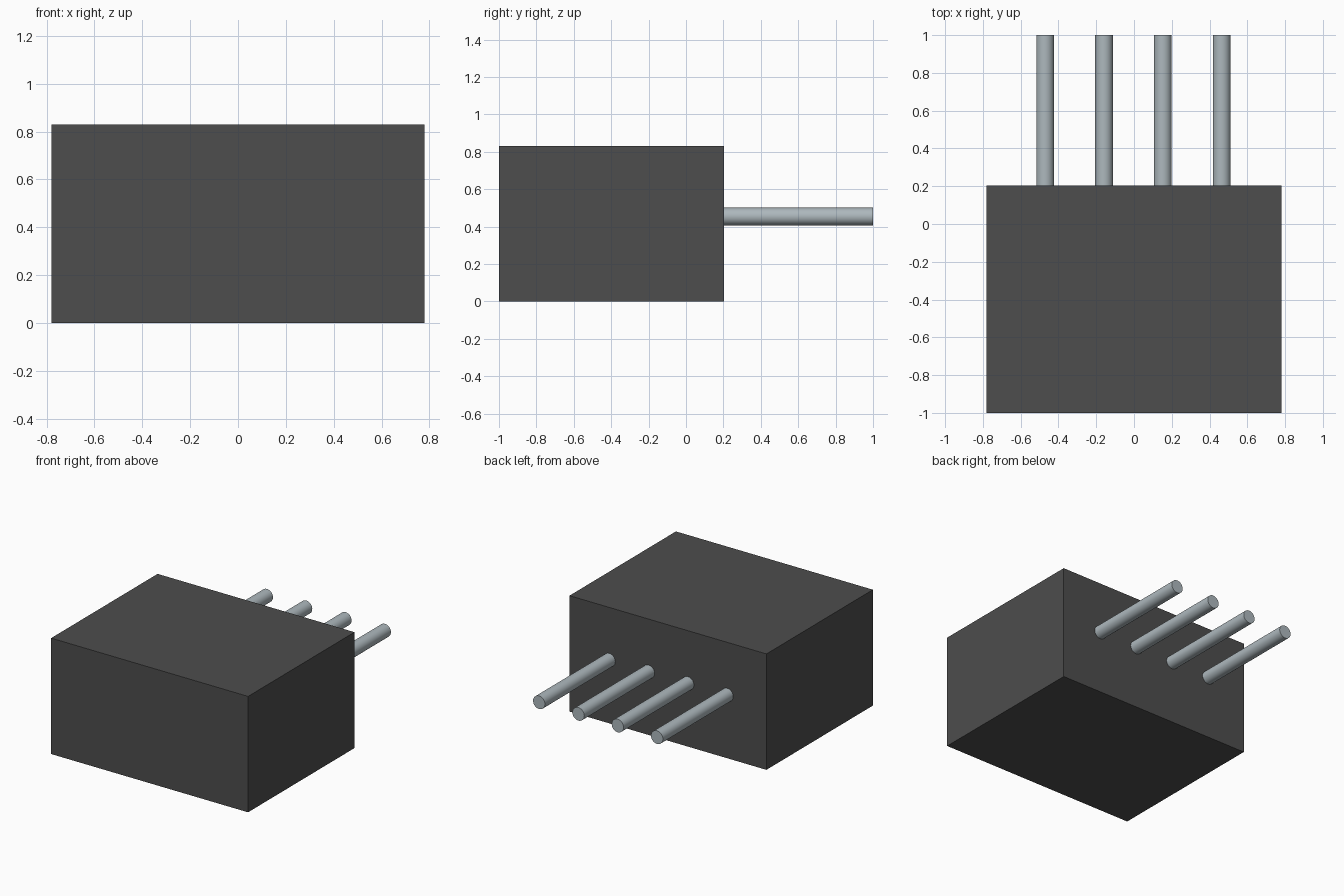
import bpy
import math

cube = bpy.data.objects.get("Cube")
if cube:
    bpy.data.objects.remove(cube, do_unlink=True)


def make_material(name, rgb, roughness, metallic=0.0):
    mat = bpy.data.materials.new(name)
    mat.use_nodes = True
    mat.diffuse_color = (*rgb, 1.0)
    bsdf = next(n for n in mat.node_tree.nodes if n.type == 'BSDF_PRINCIPLED')
    bsdf.inputs["Base Color"].default_value = (*rgb, 1.0)
    bsdf.inputs["Roughness"].default_value = roughness
    bsdf.inputs["Metallic"].default_value = metallic
    return mat


dark_plastic = make_material("dark grey plastic", (0.075, 0.075, 0.075), 0.6)
pin_metal = make_material("pale steel", (0.42, 0.48, 0.51), 0.4)

WIDTH, HEIGHT = 1.56, 0.83
FRONT, BACK, PIN_END = -1.0, 0.204, 1.0
PIN_RADIUS, PIN_PITCH, PIN_Z = 0.047, 0.3115, 0.454

# Housing: a plain sharp-edged block
bpy.ops.mesh.primitive_cube_add(size=1, location=(0, (FRONT + BACK) / 2, HEIGHT / 2))
housing = bpy.context.object
housing.name = "housing"
housing.scale = (WIDTH, BACK - FRONT, HEIGHT)
bpy.ops.object.transform_apply(location=False, rotation=False, scale=True)
housing.data.materials.append(dark_plastic)

# Four round pins standing out of the back face
for i in range(4):
    x = (i - 1.5) * PIN_PITCH - 0.003
    bpy.ops.mesh.primitive_cylinder_add(
        vertices=32, radius=PIN_RADIUS, depth=PIN_END - BACK,
        location=(x, (BACK + PIN_END) / 2, PIN_Z), rotation=(math.pi / 2, 0, 0))
    pin = bpy.context.object
    pin.name = f"pin_{i + 1}"
    pin.data.materials.append(pin_metal)
    bpy.ops.object.shade_smooth_by_angle(angle=math.radians(30))
